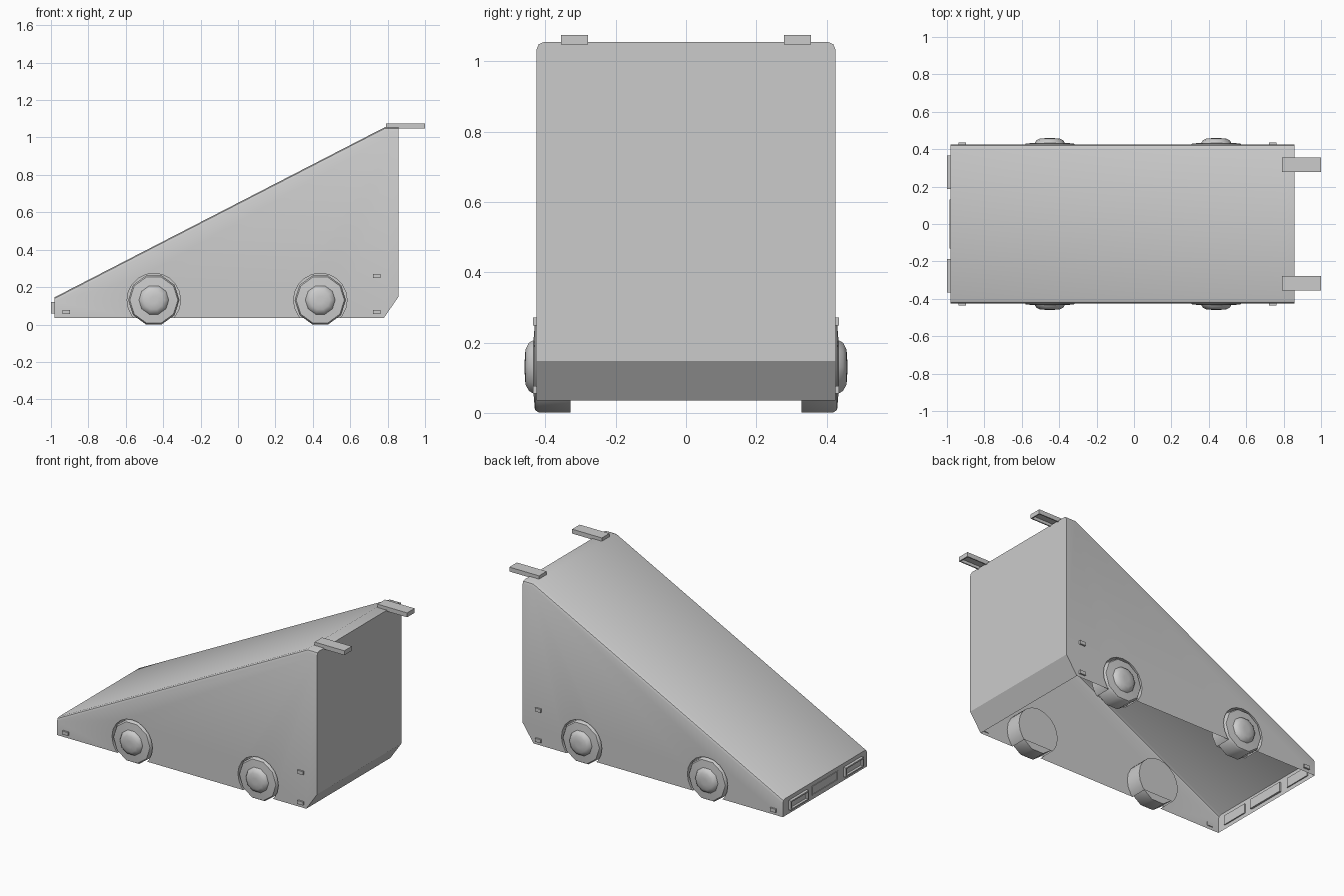
import bpy, bmesh
from math import pi, cos, sin
from mathutils import Vector

if "Cube" in bpy.data.objects:
    bpy.data.objects.remove(bpy.data.objects["Cube"])


def finish(bm, name, angle=0.6):
    bmesh.ops.recalc_face_normals(bm, faces=bm.faces[:])
    me = bpy.data.meshes.new(name)
    bm.to_mesh(me)
    bm.free()
    ob = bpy.data.objects.new(name, me)
    bpy.context.collection.objects.link(ob)
    smooth(ob, angle)
    return ob


def smooth(ob, angle=0.6):
    bpy.ops.object.select_all(action='DESELECT')
    ob.select_set(True)
    bpy.context.view_layer.objects.active = ob
    bpy.ops.object.shade_smooth_by_angle(angle=angle)


def box(name, lo, hi, tray=None, rim=0.012, depth=0.015):
    """Box between two corners; the face looking along 'tray' gets a rimmed recess."""
    lo, hi = Vector(lo), Vector(hi)
    bm = bmesh.new()
    bmesh.ops.create_cube(bm, size=1)
    for v in bm.verts:
        v.co = Vector([(lo[i] + hi[i]) / 2 + v.co[i] * (hi[i] - lo[i]) for i in range(3)])
    bmesh.ops.recalc_face_normals(bm, faces=bm.faces[:])
    if tray:
        face = [f for f in bm.faces if f.normal.dot(Vector(tray)) > 0.9]
        bmesh.ops.inset_individual(bm, faces=face, thickness=rim)
        bmesh.ops.inset_individual(bm, faces=face, thickness=0.001, depth=-depth)
    return finish(bm, name, 0.5)


def lathe(name, profile, x, z, side, n):
    """Spin (radius, y) points about a y-axis line at (x, z)."""
    bm = bmesh.new()
    rings = [[bm.verts.new((x + r * cos(2 * pi * i / n), side * y, z + r * sin(2 * pi * i / n)))
              for i in range(n)] for r, y in profile]
    for a, b in zip(rings, rings[1:]):
        for i in range(n):
            j = (i + 1) % n
            bm.faces.new((a[i], a[j], b[j], b[i]))
    bm.faces.new(rings[0])
    bm.faces.new(rings[-1])
    return finish(bm, name, 0.7)


# Wedge body
profile = [(-0.982, 0.035), (-0.982, 0.145), (0.785, 1.055),
           (0.857, 1.055), (0.857, 0.147), (0.78, 0.035)]
bm = bmesh.new()
sides = [[bm.verts.new((x, y, z)) for x, z in profile] for y in (-0.425, 0.425)]
for s in sides:
    bm.faces.new(s)
for i in range(6):
    j = (i + 1) % 6
    bm.faces.new((sides[0][i], sides[0][j], sides[1][j], sides[1][i]))
edges = [bm.edges.get((s[i], s[i + 1])) for s in sides for i in (1, 2)]
bmesh.ops.bevel(bm, geom=edges, offset=0.02, segments=2, profile=0.5, affect='EDGES')
body = finish(bm, "wedge_body")

# Wheels, and wheel wells cut from the body
WHEEL_Z = 0.131
for x, label in ((-0.45, "nose"), (0.44, "rear")):
    for side, hand in ((-1, "front"), (1, "back")):
        lathe(f"{label}_{hand}_wheel",
              [(0.07, 0.328), (0.137, 0.328), (0.137, 0.418), (0.129, 0.43),
               (0.08, 0.434), (0.072, 0.447), (0.052, 0.457), (0.02, 0.459)],
              x, WHEEL_Z, side, 10)
        cutter = lathe("well_cutter", [(0.143, 0.32), (0.143, 0.5)], x, WHEEL_Z, side, 20)
        mod = body.modifiers.new("well", 'BOOLEAN')
        mod.operation = 'DIFFERENCE'
        mod.solver = 'EXACT'
        mod.object = cutter
        bpy.context.view_layer.objects.active = body
        bpy.ops.object.modifier_apply(modifier=mod.name)
        bpy.data.objects.remove(cutter)

# Open underside
bm = bmesh.new()
bm.from_mesh(body.data)
under = [f for f in bm.faces if max(v.co.z for v in f.verts) < 0.036]
bmesh.ops.delete(bm, geom=under, context='FACES')
bm.to_mesh(body.data)
bm.free()
smooth(body)

for side, hand in ((-1, "front"), (1, "back")):
    # Top handles, hollow underneath
    box(f"{hand}_handle", (0.79, side * 0.317 - 0.038, 1.048), (1.0, side * 0.317 + 0.038, 1.076),
        tray=(0, 0, -1), rim=0.01, depth=0.018)
    # Nose lamps
    box(f"{hand}_lamp", (-1.0, side * 0.277 - 0.09, 0.06), (-0.975, side * 0.277 + 0.09, 0.12),
        tray=(-1, 0, 0))
    # Side markers
    for k, (x, z) in enumerate(((-0.918, 0.066), (0.743, 0.066), (0.743, 0.26))):
        box(f"{hand}_marker_{k}", (x - 0.02, side * 0.428 - 0.008, z - 0.011),
            (x + 0.02, side * 0.428 + 0.008, z + 0.011))

# Nose plate between the lamps
box("nose_plate", (-0.986, -0.13, 0.06), (-0.97, 0.13, 0.12), tray=(-1, 0, 0), rim=0.01, depth=0.003)
